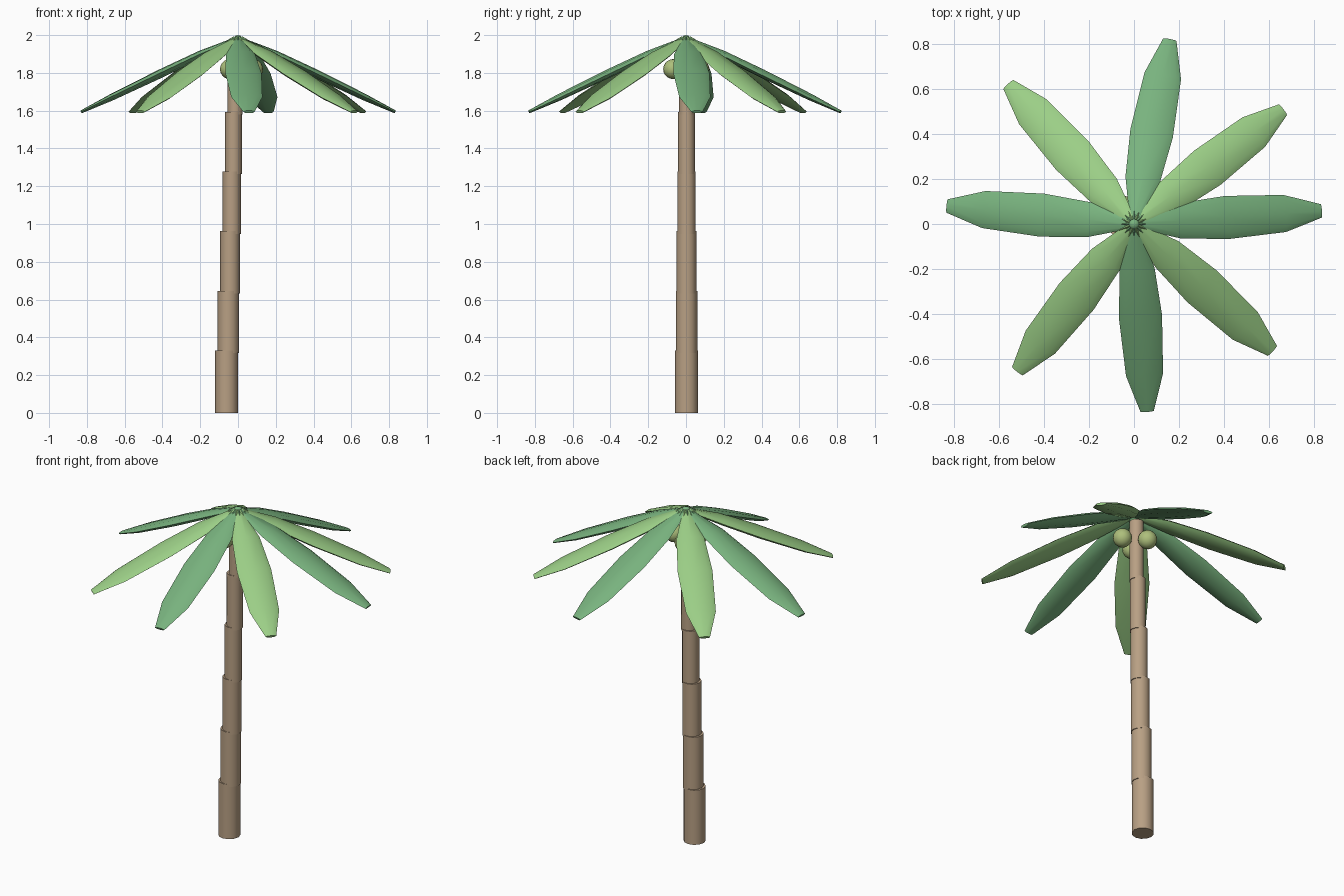
import bpy, bmesh, math
from mathutils import Vector, Matrix

if "Cube" in bpy.data.objects:
    bpy.data.objects.remove(bpy.data.objects["Cube"])


def material(name, rgb):
    m = bpy.data.materials.new(name)
    m.diffuse_color = (*rgb, 1)
    m.use_nodes = True
    m.node_tree.nodes["Principled BSDF"].inputs["Base Color"].default_value = m.diffuse_color
    return m


BARK = material("bark", (0.48, 0.35, 0.23))
DARK = material("dark_green", (0.19, 0.45, 0.21))
LIGHT = material("light_green", (0.33, 0.62, 0.24))
NUT = material("nut_green", (0.42, 0.52, 0.20))


def finish(obj, name, mat, angle=40):
    obj.name = name
    obj.data.materials.append(mat)
    bpy.ops.object.select_all(action='DESELECT')
    obj.select_set(True)
    bpy.context.view_layer.objects.active = obj
    bpy.ops.object.shade_smooth_by_angle(angle=math.radians(angle))
    return obj


# Trunk: stacked, narrowing segments that lean towards +x
for i in range(6):
    h = 0.33 if i < 5 else 0.37
    bpy.ops.mesh.primitive_cylinder_add(
        vertices=12, radius=0.061 - 0.0042 * i, depth=h,
        location=(-0.06 + 0.009 * i, 0.003, 0.316 * i + h / 2))
    finish(bpy.context.object, f"trunk_segment_{i + 1}", BARK)

# Leaf stations: radius along ground, height, width, thickness
STATIONS = [(0.015, 1.977, 0.045, 0.022), (0.20, 1.897, 0.155, 0.042),
            (0.41, 1.797, 0.192, 0.046), (0.67, 1.672, 0.165, 0.036),
            (0.833, 1.594, 0.06, 0.016)]
SIDES = 8


def leaf(name, degrees, mat):
    bm = bmesh.new()
    rot = Matrix.Rotation(math.radians(degrees), 3, 'Z')
    rings = []
    for r, z, w, t in STATIONS:
        ring = []
        for k in range(SIDES):
            a = math.tau * k / SIDES
            up = math.sin(a) * t / 2
            p = Vector((r + up * 0.43, math.cos(a) * w / 2, z + up * 0.9))
            ring.append(bm.verts.new(rot @ p))
        rings.append(ring)
    for a, b in zip(rings, rings[1:]):
        for k in range(SIDES):
            n = (k + 1) % SIDES
            bm.faces.new((a[k], a[n], b[n], b[k]))
    bm.faces.new(rings[0])
    bm.faces.new(rings[-1])
    bmesh.ops.recalc_face_normals(bm, faces=bm.faces)
    mesh = bpy.data.meshes.new(name)
    bm.to_mesh(mesh)
    bm.free()
    obj = bpy.data.objects.new(name, mesh)
    bpy.context.collection.objects.link(obj)
    finish(obj, name, mat, 60)


# Leaves: dark and light alternate around the crown
for i, deg in enumerate((4, 37.5, 79, 132, 174.5, 231.6, 274, 317.5)):
    leaf(f"leaf_{i + 1}", deg, LIGHT if i % 2 else DARK)

# Crown: small ball ringed by short spikes
bpy.ops.mesh.primitive_uv_sphere_add(segments=10, ring_count=6, radius=0.03,
                                     location=(0, 0, 1.97))
finish(bpy.context.object, "crown_bud", DARK)
for i in range(16):
    a = math.tau * i / 16
    d = Vector((math.cos(a), math.sin(a), -0.35)).normalized()
    bpy.ops.mesh.primitive_cone_add(
        vertices=4, radius1=0.014, radius2=0, depth=0.06,
        location=Vector((0, 0, 1.987)) + d * 0.05,
        rotation=d.to_track_quat('Z', 'Y').to_euler())
    finish(bpy.context.object, f"crown_spike_{i + 1}", LIGHT if i % 2 else DARK, 20)

# Nuts: three hanging around the top of the trunk
for i in range(3):
    a = math.radians(118 + 120 * i)
    bpy.ops.mesh.primitive_uv_sphere_add(
        segments=16, ring_count=10, radius=0.053,
        location=(0.08 * math.cos(a), 0.08 * math.sin(a), 1.82))
    finish(bpy.context.object, f"nut_{i + 1}", NUT)
